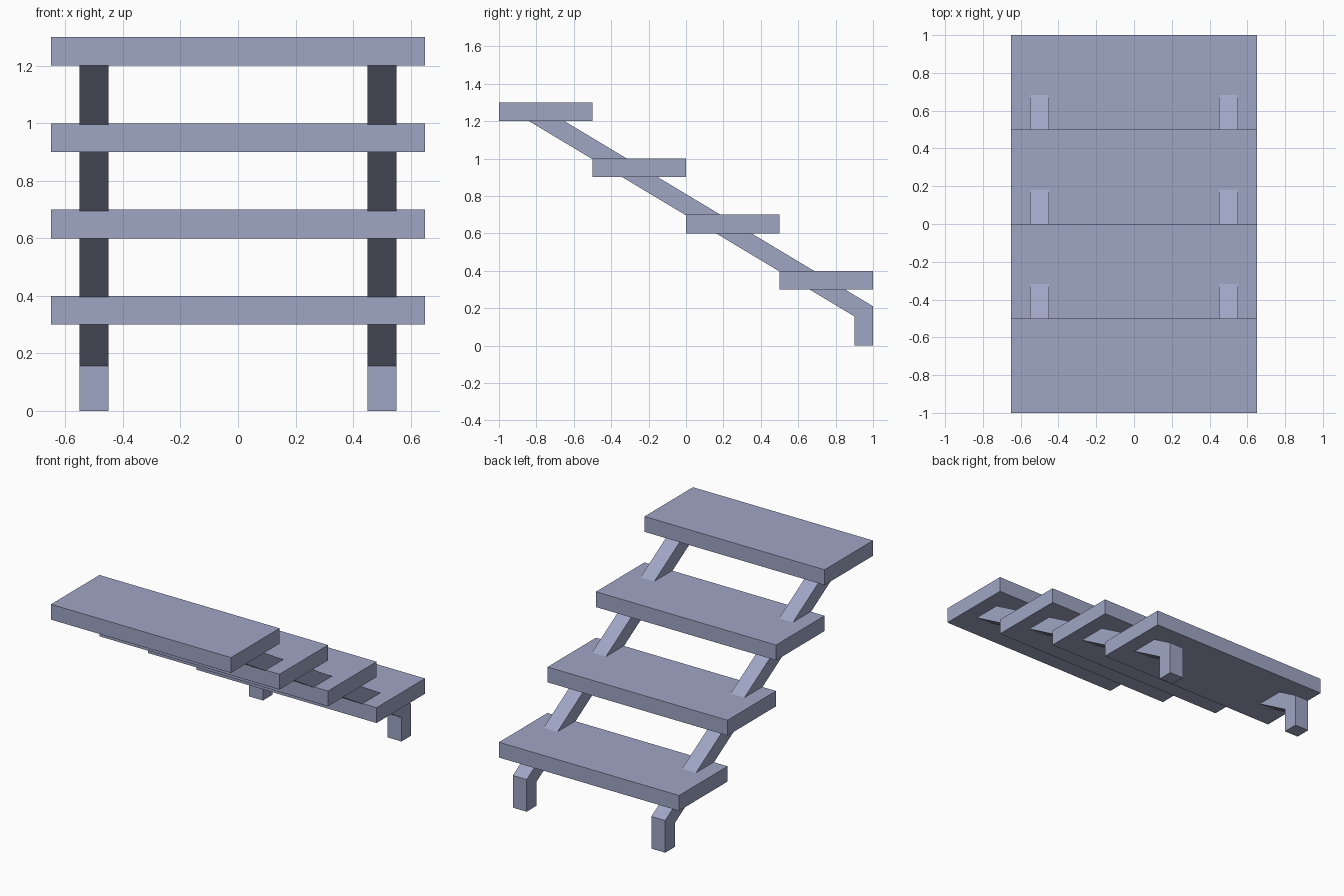
import bpy
import bmesh

if "Cube" in bpy.data.objects:
    bpy.data.objects.remove(bpy.data.objects["Cube"])

paint = bpy.data.materials.new("blue grey")
paint.diffuse_color = (0.35, 0.38, 0.56, 1)
paint.use_nodes = True
paint.node_tree.nodes["Principled BSDF"].inputs["Base Color"].default_value = paint.diffuse_color


def extrude_profile(name, profile, x0, x1):
    """Extrude a (y, z) outline along x from x0 to x1."""
    bm = bmesh.new()
    face = bm.faces.new([bm.verts.new((x0, y, z)) for y, z in profile])
    ext = bmesh.ops.extrude_face_region(bm, geom=[face])
    moved = [g for g in ext["geom"] if isinstance(g, bmesh.types.BMVert)]
    bmesh.ops.translate(bm, verts=moved, vec=(x1 - x0, 0, 0))
    bmesh.ops.recalc_face_normals(bm, faces=bm.faces)
    mesh = bpy.data.meshes.new(name)
    bm.to_mesh(mesh)
    bm.free()
    mesh.materials.append(paint)
    obj = bpy.data.objects.new(name, mesh)
    bpy.context.collection.objects.link(obj)
    return obj


# four treads, climbing towards the front
for i in range(4):
    y, z = 0.5 - 0.5 * i, 0.3 + 0.3 * i
    extrude_profile(f"tread_{i + 1}",
                    [(y, z), (y + 0.5, z), (y + 0.5, z + 0.1), (y, z + 0.1)],
                    -0.65, 0.65)

# sloping stringers with a vertical foot, ending inside the top tread
def lower(y):
    return 0.696 - 0.6 * y


def upper(y):
    return 0.81 - 0.6 * y


top = 1.25
outline = [(0.9, 0), (1, 0), (1, upper(1)),
           ((0.81 - top) / 0.6, top), ((0.696 - top) / 0.6, top),
           (0.9, lower(0.9))]
for side, x in (("left", -0.5), ("right", 0.5)):
    extrude_profile(f"{side}_stringer", outline, x - 0.05, x + 0.05)
